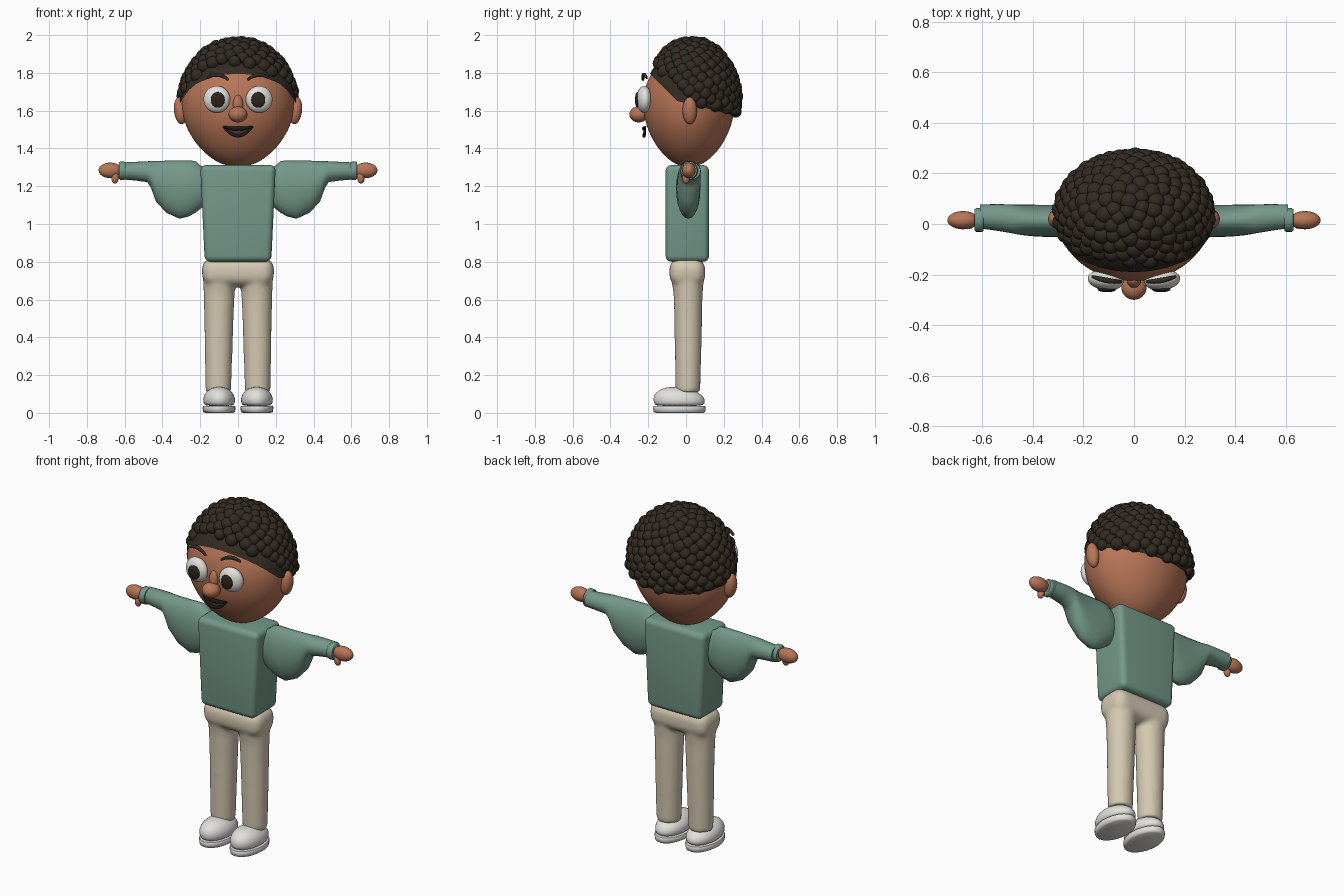
import bpy, bmesh, math, random
from mathutils import Matrix, Vector, Euler

random.seed(4)
cube = bpy.data.objects.get("Cube")
if cube:
    bpy.data.objects.remove(cube, do_unlink=True)


def material(name, r, g, b):
    m = bpy.data.materials.new(name)
    m.use_nodes = True
    m.diffuse_color = (r, g, b, 1)
    m.node_tree.nodes["Principled BSDF"].inputs["Base Color"].default_value = (r, g, b, 1)
    return m


SKIN = material("skin", 0.48, 0.18, 0.095)
HAIR = material("dark hair", 0.032, 0.024, 0.016)
KNIT = material("green knit", 0.175, 0.315, 0.25)
CLOTH = material("beige cloth", 0.66, 0.58, 0.44)
WHITE = material("white", 0.76, 0.75, 0.72)
PUPIL = material("pupil brown", 0.026, 0.017, 0.012)
LIP = material("dark lip", 0.012, 0.01, 0.009)
MOUTH = material("mouth inside", 0.07, 0.035, 0.028)


def finish(name, bm, mat, angle=60):
    """Turn a bmesh into a smooth shaded object."""
    bmesh.ops.recalc_face_normals(bm, faces=bm.faces)
    me = bpy.data.meshes.new(name)
    bm.to_mesh(me)
    bm.free()
    for p in me.polygons:
        p.use_smooth = True
    me.set_sharp_from_angle(angle=math.radians(angle))
    me.materials.append(mat)
    ob = bpy.data.objects.new(name, me)
    bpy.context.collection.objects.link(ob)
    return ob


def ball(name, loc, radii, mat, rot=(0, 0, 0)):
    bm = bmesh.new()
    mtx = Matrix.LocRotScale(Vector(loc), Euler(rot), Vector(radii))
    bmesh.ops.create_uvsphere(bm, u_segments=32, v_segments=20, radius=1, matrix=mtx)
    return finish(name, bm, mat, 180)


def loft(bm, rings):
    """Bridge rings of points and close both ends."""
    rows = [[bm.verts.new(p) for p in ring] for ring in rings]
    n = len(rows[0])
    for a, b in zip(rows, rows[1:]):
        for i in range(n):
            j = (i + 1) % n
            bm.faces.new((a[i], a[j], b[j], b[i]))
    bm.faces.new(rows[0])
    bm.faces.new(rows[-1])


def circle(n=24):
    return [(math.cos(i * math.tau / n), math.sin(i * math.tau / n)) for i in range(n)]


def flat_ring(cx, cy, z, rx, ry):
    return [(cx + rx * c, cy + ry * s, z) for c, s in circle()]


def rounded_box(bm, lo, hi, bevel, taper=1.0):
    """Box between two corners, its bottom scaled by taper."""
    new = bmesh.ops.create_cube(bm, size=1)["verts"]
    for v in new:
        low = v.co.z < 0
        for k in range(3):
            v.co[k] = lo[k] if v.co[k] < 0 else hi[k]
        if low:
            v.co.x *= taper
    edges = list({e for v in new for e in v.link_edges})
    bmesh.ops.bevel(bm, geom=edges, offset=bevel, segments=5, profile=0.5, affect="EDGES")


def tube(name, pts, radii, mat, cyclic=False):
    cu = bpy.data.curves.new(name, "CURVE")
    cu.dimensions = "3D"
    cu.bevel_depth = 1
    cu.use_fill_caps = True
    sp = cu.splines.new("POLY")
    sp.points.add(len(pts) - 1)
    for p, co, r in zip(sp.points, pts, radii):
        p.co = (*co, 1)
        p.radius = r
    sp.use_cyclic_u = cyclic
    tmp = bpy.data.objects.new(name + "_path", cu)
    bpy.context.collection.objects.link(tmp)
    bpy.context.view_layer.update()
    me = bpy.data.meshes.new_from_object(tmp.evaluated_get(bpy.context.evaluated_depsgraph_get()))
    bpy.data.objects.remove(tmp, do_unlink=True)
    bm = bmesh.new()
    bm.from_mesh(me)
    return finish(name, bm, mat, 80)


def subdivide(ob, levels=2):
    ob.modifiers.new("round", "SUBSURF").levels = levels
    ob.modifiers["round"].render_levels = levels


# Head: egg profile of height and half width, flattened in depth
PROFILE = [(1.305, .03), (1.315, .085), (1.345, .14), (1.40, .205), (1.48, .262), (1.56, .295),
           (1.65, .305), (1.74, .287), (1.82, .232), (1.89, .14), (1.92, .05)]


def head_shape(bm, grow):
    loft(bm, [flat_ring(0, .015, z, r * grow, r * .81 * grow) for z, r in PROFILE])


bm = bmesh.new()
head_shape(bm, 1)
subdivide(finish("head", bm, SKIN, 180))

# Scalp under the curls, trimmed along the hairline
bm = bmesh.new()
head_shape(bm, 1.02)
bmesh.ops.subdivide_edges(bm, edges=bm.edges, cuts=2, smooth=1, use_grid_fill=True)
for co, no in (((0, 0, 1.605), (0, 1, 1)), ((0, 0, 1.64), (0, .25, 1))):
    bmesh.ops.bisect_plane(bm, geom=bm.verts[:] + bm.edges[:] + bm.faces[:],
                           plane_co=co, plane_no=no, clear_inner=True)
finish("scalp", bm, HAIR, 180)

# Curls spread evenly over the crown and back
bm = bmesh.new()
COUNT = 430
for i in range(COUNT):
    h = 1 - 2 * (i + .5) / COUNT
    a = i * math.pi * (3 - math.sqrt(5))
    ring = math.sqrt(1 - h * h)
    p = Vector((.292 * ring * math.cos(a), .033 + .234 * ring * math.sin(a), 1.65 + .314 * h))
    if p.z > 1.66 - (1.28 if p.y < 0 else .25) * p.y:
        size = random.uniform(.031, .037)
        bmesh.ops.create_icosphere(bm, subdivisions=3, radius=size, matrix=Matrix.Translation(p))
finish("curls", bm, HAIR, 180)

# Face
ball("nose", (0, -.25, 1.58), (.05, .05, .042), SKIN)
ball("nose_bridge", (0, -.222, 1.625), (.028, .03, .058), SKIN)
for side, s in (("left", 1), ("right", -1)):
    ball(side + "_eye", (s * .112, -.222, 1.66), (.071, .04, .071), WHITE, (0, 0, s * .12))
    ball(side + "_pupil", (s * .107, -.258, 1.657), (.037, .012, .041), PUPIL)
    ball(side + "_ear", (s * .305, .02, 1.60), (.034, .038, .072), SKIN, (0, s * .12, 0))
    steps = [k / 8 for k in range(9)]
    tube(side + "_brow",
         [(s * (.05 + .115 * t), -.228 + .02 * t * t, 1.762 + .09 * t * (1 - t) + .01 * t) for t in steps],
         [.006 + .02 * t * (1 - t) for t in steps], HAIR)

# Mouth: open smile plate with a dark rim
xs = [-.078 + .156 * k / 16 for k in range(17)]


def lip_point(x, depth):
    u = x / .078
    return (x, -.222 + 1.2 * x * x, 1.515 - depth * (1 - u * u))


bm = bmesh.new()
upper = [bm.verts.new(lip_point(x, .012)) for x in xs]
lower = [bm.verts.new(lip_point(x, .048)) for x in xs]
for k in range(16):
    if k in (0, 15):
        bm.faces.new((upper[k], upper[k + 1], lower[k + 1], lower[k]))
    else:
        bm.faces.new((upper[k], lower[k], lower[k + 1], upper[k + 1]))
finish("mouth_inside", bm, MOUTH)
for name, depth, thick in (("upper_lip", .01, .011), ("lower_lip", .048, .009)):
    tube(name, [lip_point(x, depth) for x in xs],
         [.004 + (thick - .004) * (1 - (x / .078) ** 2) for x in xs], LIP)

# Jumper body
bm = bmesh.new()
rounded_box(bm, (-.2, -.108, .80), (.2, .122, 1.312), .032, .88)
finish("jumper_body", bm, KNIT, 40)

# Sleeve sections: x, top, bottom, depth centre, half depth
SLEEVE = [(.15, 1.29, 1.12, .012, .05), (.20, 1.31, 1.08, .012, .06), (.225, 1.333, 1.06, .012, .064),
          (.26, 1.337, 1.04, .012, .065), (.31, 1.336, 1.028, .012, .064), (.38, 1.335, 1.06, .013, .063),
          (.435, 1.334, 1.12, .016, .061), (.46, 1.333, 1.19, .018, .059), (.48, 1.332, 1.222, .02, .057),
          (.54, 1.329, 1.23, .026, .053), (.61, 1.326, 1.236, .03, .047)]


def arm_rings(sections, s):
    return [[(s * x, yc + hd * c, (t + b) / 2 + (t - b) / 2 * n) for c, n in circle()]
            for x, t, b, yc, hd in sections]


for side, s in (("left", 1), ("right", -1)):
    bm = bmesh.new()
    loft(bm, arm_rings(SLEEVE, s))
    finish(side + "_sleeve", bm, KNIT)
    bm = bmesh.new()
    loft(bm, arm_rings([(.595, 1.326, 1.238, .016, .043), (.602, 1.331, 1.234, .016, .047),
                        (.624, 1.331, 1.234, .016, .047), (.631, 1.325, 1.24, .016, .042)], s))
    finish(side + "_cuff", bm, KNIT, 50)
    ball(side + "_hand", (s * .676, .015, 1.284), (.062, .036, .041), SKIN)
    ball(side + "_thumb", (s * .65, .0, 1.243), (.019, .019, .03), SKIN, (0, s * -.15, 0))

# Trousers: hips and legs fused into one soft form
bm = bmesh.new()
rounded_box(bm, (-.192, -.088, .67), (.192, .102, .82), .06, .98)
for s in (1, -1):
    loft(bm, [flat_ring(s * x, y, z, rx, ry) for x, y, z, rx, ry in
              ((.104, .01, .11, .068, .066), (.103, .011, .3, .073, .07), (.101, .012, .5, .078, .074),
               (.1, .011, .62, .082, .077), (.098, .008, .75, .088, .09))])
trousers = finish("trousers", bm, CLOTH, 180)
fuse = trousers.modifiers.new("fuse", "REMESH")
fuse.mode = "VOXEL"
fuse.voxel_size = .01
fuse.use_smooth_shade = True
soften = trousers.modifiers.new("soften", "SMOOTH")
soften.factor = .5
soften.iterations = 14

# Shoes: domed uppers above separate flat soles
for side, s in (("left", 1), ("right", -1)):
    bm = bmesh.new()
    loft(bm, [flat_ring(s * .1, y, z, rx, ry) for y, z, rx, ry in
              ((-.035, .036, .07, .12), (-.035, .045, .082, .134), (-.036, .07, .087, .139),
               (-.042, .095, .08, .128), (-.05, .118, .063, .1), (-.056, .133, .036, .06),
               (-.058, .137, .012, .02))])
    subdivide(finish(side + "_shoe", bm, WHITE, 180), 1)
    bm = bmesh.new()
    loft(bm, [flat_ring(s * .1, -.035, z, rx, ry) for z, rx, ry in
              ((0, .074, .126), (.006, .084, .136), (.028, .088, .14), (.036, .084, .136))])
    finish(side + "_sole", bm, WHITE, 50)
